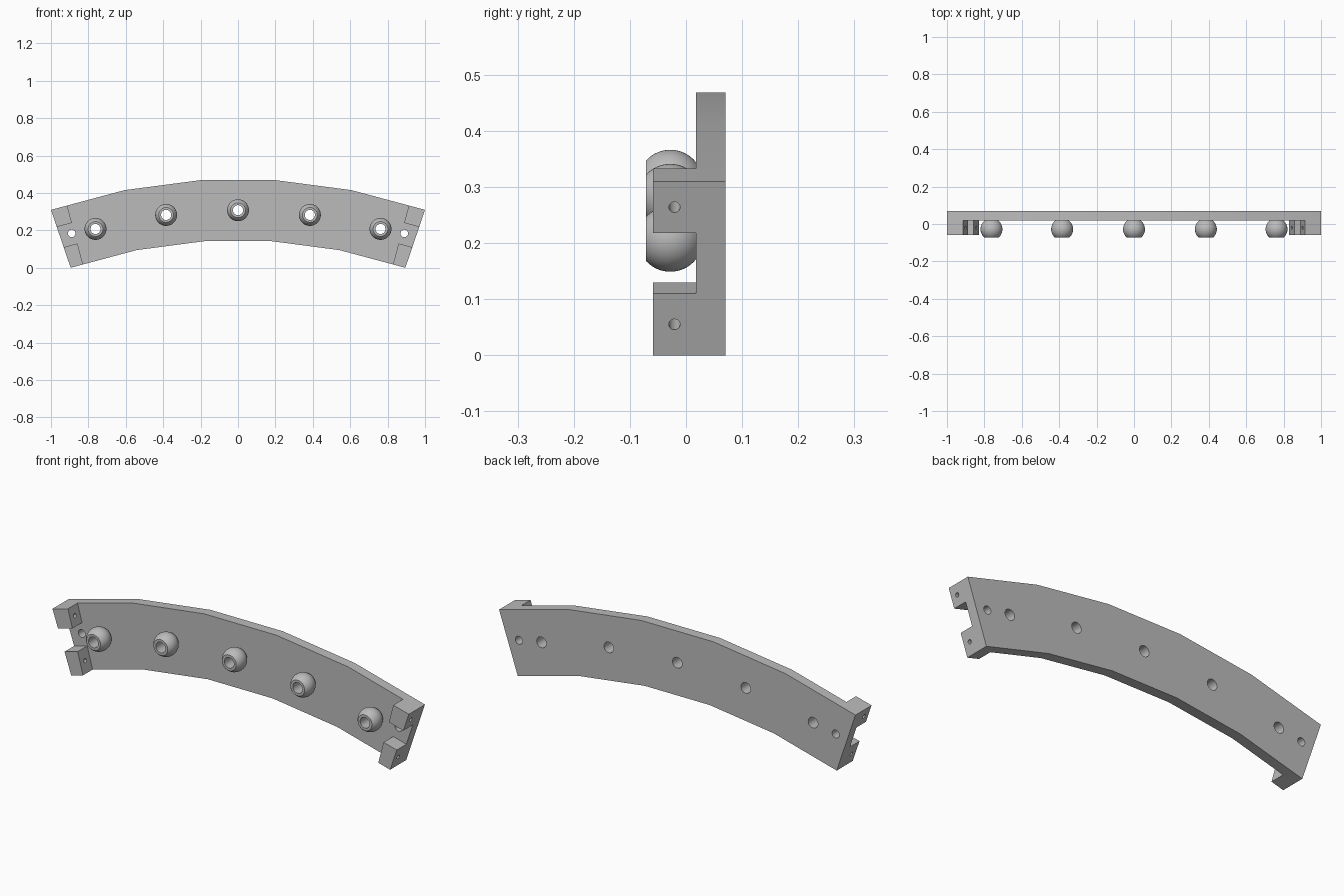
import bpy, bmesh, math
from mathutils import Matrix, Vector

if "Cube" in bpy.data.objects:
    bpy.data.objects.remove(bpy.data.objects["Cube"])

STEP = math.radians(7.5)      # angle of one facet of the arc
R_OUT, R_IN, R_BEAD = 3.111, 2.784, 2.944
CENTRE_Z = -R_IN * math.cos(2.5 * STEP)
FRONT, BACK = 0.018, 0.07     # plate depth
BLOCK_FRONT = -0.059
HOLE = 0.027

grey = bpy.data.materials.new("plain_grey")
grey.use_nodes = True
grey.diffuse_color = (0.5, 0.5, 0.5, 1)
grey.node_tree.nodes["Principled BSDF"].inputs["Base Color"].default_value = (0.5, 0.5, 0.5, 1)


def polar(radius, angle):
    """Point on the arc, angle measured from straight up towards +x."""
    return radius * math.sin(angle), CENTRE_Z + radius * math.cos(angle)


def make_object(name, bm):
    bmesh.ops.recalc_face_normals(bm, faces=bm.faces)
    mesh = bpy.data.meshes.new(name)
    bm.to_mesh(mesh)
    bm.free()
    mesh.materials.append(grey)
    obj = bpy.data.objects.new(name, mesh)
    bpy.context.collection.objects.link(obj)
    return obj


def extrude_profile(name, points, y0, y1):
    bm = bmesh.new()
    face = bm.faces.new([bm.verts.new((x, y0, z)) for x, z in points])
    moved = bmesh.ops.extrude_face_region(bm, geom=[face])["geom"]
    bmesh.ops.translate(bm, vec=(0, y1 - y0, 0),
                        verts=[v for v in moved if isinstance(v, bmesh.types.BMVert)])
    return make_object(name, bm)


def drill(obj, holes):
    """Cut round holes, each given as centre, direction, radius and length."""
    bm = bmesh.new()
    for centre, direction, radius, length in holes:
        turn = Vector(direction).to_track_quat('Z', 'Y').to_matrix().to_4x4()
        bmesh.ops.create_cone(bm, cap_ends=True, segments=32, radius1=radius, radius2=radius,
                              depth=length, matrix=Matrix.Translation(centre) @ turn)
    cutter = make_object("hole_cutter", bm)
    cutter.hide_render = True
    mod = obj.modifiers.new("holes", 'BOOLEAN')
    mod.operation, mod.solver, mod.object = 'DIFFERENCE', 'EXACT', cutter
    activate(obj)
    bpy.ops.object.modifier_apply(modifier=mod.name)
    bpy.data.objects.remove(cutter)
    smooth(obj)


def activate(obj):
    bpy.ops.object.select_all(action='DESELECT')
    obj.select_set(True)
    bpy.context.view_layer.objects.active = obj


def smooth(obj):
    activate(obj)
    bpy.ops.object.shade_smooth_by_angle(angle=math.radians(30))


# Faceted arc plate with bead holes and a smaller hole at each end
angles = [(i - 2.5) * STEP for i in range(6)]
outline = [polar(R_OUT, a) for a in angles] + [polar(R_IN, a) for a in reversed(angles)]
plate = extrude_profile("arc_plate", outline, FRONT, BACK)
bead_spots = [polar(R_BEAD, i * STEP) for i in range(-2, 3)]
end_spots = [polar(2.957, s * math.radians(17.5)) for s in (-1, 1)]
drill(plate, [((x, 0.045, z), (0, 1, 0), HOLE, 0.2) for x, z in bead_spots]
      + [((x, 0.045, z), (0, 1, 0), 0.02, 0.2) for x, z in end_spots])

# Hollow beads: a truncated sphere revolved around the hole axis
RADIUS, MID, TIP = 0.0585, -0.028, -0.071
a0 = math.asin((TIP - MID) / RADIUS)
a1 = math.asin((FRONT - MID) / RADIUS)
arc = [a0 + (a1 - a0) * i / 16 for i in range(17)]
profile = [(HOLE, FRONT), (HOLE, TIP)]
profile += [(RADIUS * math.cos(a), MID + RADIUS * math.sin(a)) for a in arc]
for n, (x, z) in enumerate(bead_spots, 1):
    bm = bmesh.new()
    verts = [bm.verts.new((r, y, 0)) for r, y in profile]
    edges = [bm.edges.new(pair) for pair in zip(verts, verts[1:] + verts[:1])]
    bmesh.ops.spin(bm, geom=verts + edges, cent=(0, 0, 0), axis=(0, 1, 0),
                   angle=math.tau, steps=48, use_duplicate=False)
    bmesh.ops.remove_doubles(bm, verts=bm.verts, dist=1e-5)
    bead = make_object(f"bead_{n}", bm)
    bead.location = (x, 0, z)
    smooth(bead)

# Drilled end blocks, squared to the last facet with the outer side on the end cut
TILT = 2 * STEP
INNER = 0.1135
for side, sign in (("left", 1), ("right", -1)):
    for level, low, high in (("upper", 3.008, R_OUT * math.cos(STEP / 2)),
                             ("lower", R_IN * math.cos(STEP / 2), 2.894)):
        def place(t, r):
            x = t * math.cos(TILT) + r * math.sin(TILT)
            return sign * x, CENTRE_Z + r * math.cos(TILT) - t * math.sin(TILT)

        slope = math.tan(STEP / 2)
        corners = [place(INNER, low), place(low * slope, low),
                   place(high * slope, high), place(INNER, high)]
        block = extrude_profile(f"{side}_{level}_block", corners, BLOCK_FRONT, FRONT)
        x, z = place(0.155, (low + high) / 2)
        along = (sign * math.cos(TILT), 0, -math.sin(TILT))
        drill(block, [((x, -0.0205, z), along, 0.01, 0.2)])
